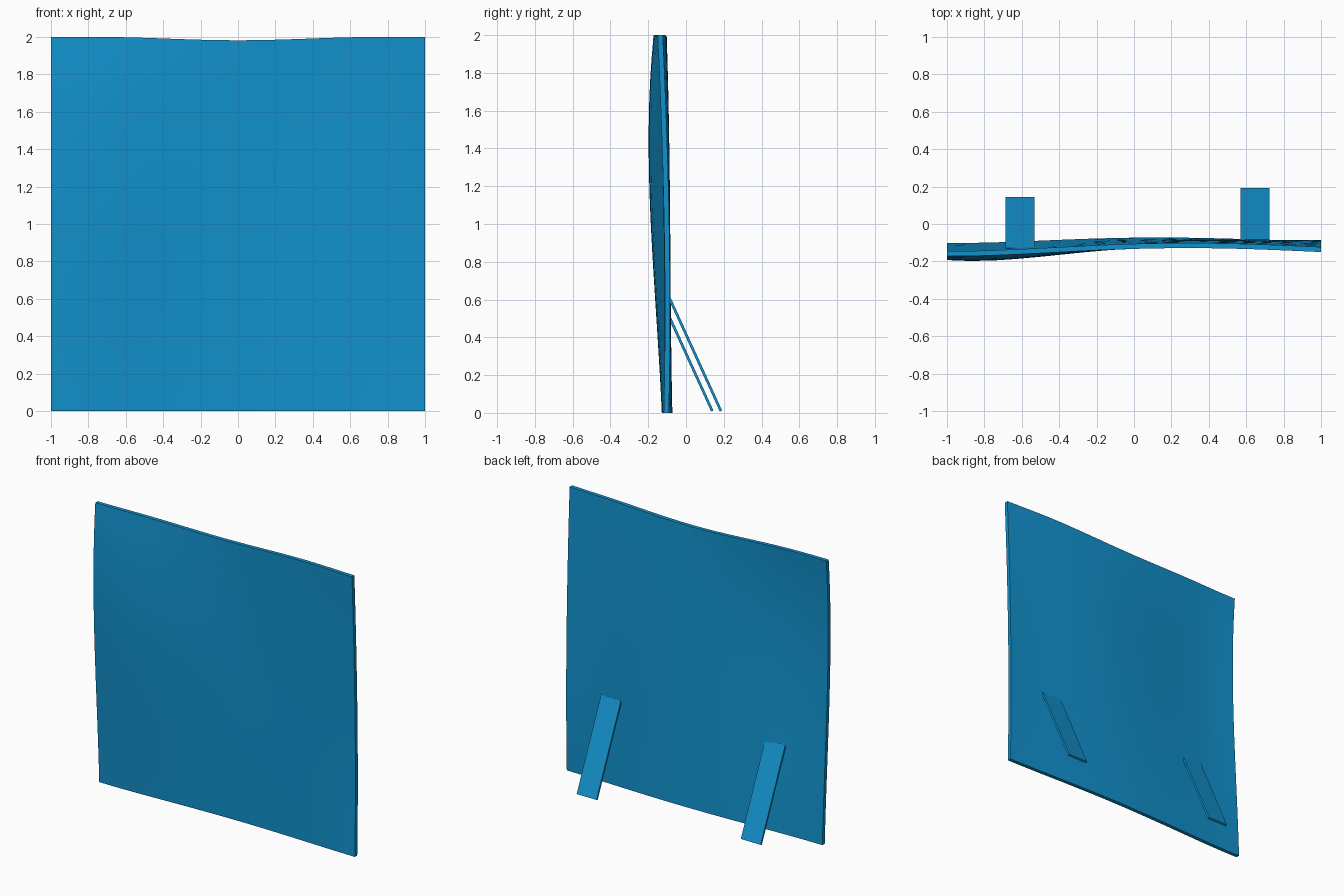
import bpy, bmesh, math
from mathutils import Vector, Matrix

if "Cube" in bpy.data.objects:
    bpy.data.objects.remove(bpy.data.objects["Cube"])

mat = bpy.data.materials.new("blue")
mat.diffuse_color = (0.006, 0.29, 0.62, 1)
mat.use_nodes = True
mat.node_tree.nodes["Principled BSDF"].inputs["Base Color"].default_value = mat.diffuse_color

THICK = 0.027
COLS = [-1, -0.5, 0, 0.5, 1]
ROWS = [0, 0.7, 1.3, 2]
# Front-face y of the warped sheet, one line per height
WARP = [
    [-0.128, -0.116, -0.100, -0.105, -0.118],
    [-0.165, -0.152, -0.116, -0.110, -0.112],
    [-0.191, -0.174, -0.126, -0.115, -0.123],
    [-0.172, -0.156, -0.133, -0.131, -0.150],
]


def lagrange(xs, ys, x):
    total = 0
    for i, xi in enumerate(xs):
        w = ys[i]
        for j, xj in enumerate(xs):
            if j != i:
                w *= (x - xj) / (xi - xj)
        total += w
    return total


def finish(bm, name):
    bmesh.ops.recalc_face_normals(bm, faces=bm.faces)
    me = bpy.data.meshes.new(name)
    bm.to_mesh(me)
    bm.free()
    ob = bpy.data.objects.new(name, me)
    bpy.context.collection.objects.link(ob)
    me.materials.append(mat)
    return ob


# Warped panel: bent grid given thickness toward the back
bm = bmesh.new()
bmesh.ops.create_grid(bm, x_segments=16, y_segments=16, size=1)
for v in bm.verts:
    x, h = v.co.x, v.co.y + 1
    y = lagrange(ROWS, [lagrange(COLS, r, x) for r in WARP], h)
    dip = 0.018 * (0.5 + 0.5 * math.cos(math.pi * min(abs(x) / 0.75, 1)))
    v.co = (x, y, h - dip * (h / 2) ** 3)
ext = bmesh.ops.extrude_face_region(bm, geom=bm.faces[:], use_keep_orig=True)
back = [g for g in ext["geom"] if isinstance(g, bmesh.types.BMVert)]
bmesh.ops.translate(bm, verts=back, vec=(0, THICK, 0))
panel = finish(bm, "panel")
bpy.context.view_layer.objects.active = panel
panel.select_set(True)
bpy.ops.object.shade_smooth_by_angle(angle=math.radians(35))


# Leaning support slats behind the panel
def strut(name, x, foot_y):
    length, width, thick = 0.66, 0.156, 0.014
    bm = bmesh.new()
    bmesh.ops.create_cube(bm, size=1)
    bmesh.ops.scale(bm, vec=(width, thick, length), verts=bm.verts)
    bmesh.ops.translate(bm, vec=(0, 0, length / 2), verts=bm.verts)
    turn = Matrix.Rotation(math.radians(24.5), 4, 'X')
    place = Matrix.Translation(Vector((x, foot_y - 0.007, 0.01)))
    bmesh.ops.transform(bm, matrix=place @ turn, verts=bm.verts)
    return finish(bm, name)


strut("left_strut", -0.61, 0.146)
strut("right_strut", 0.647, 0.192)
